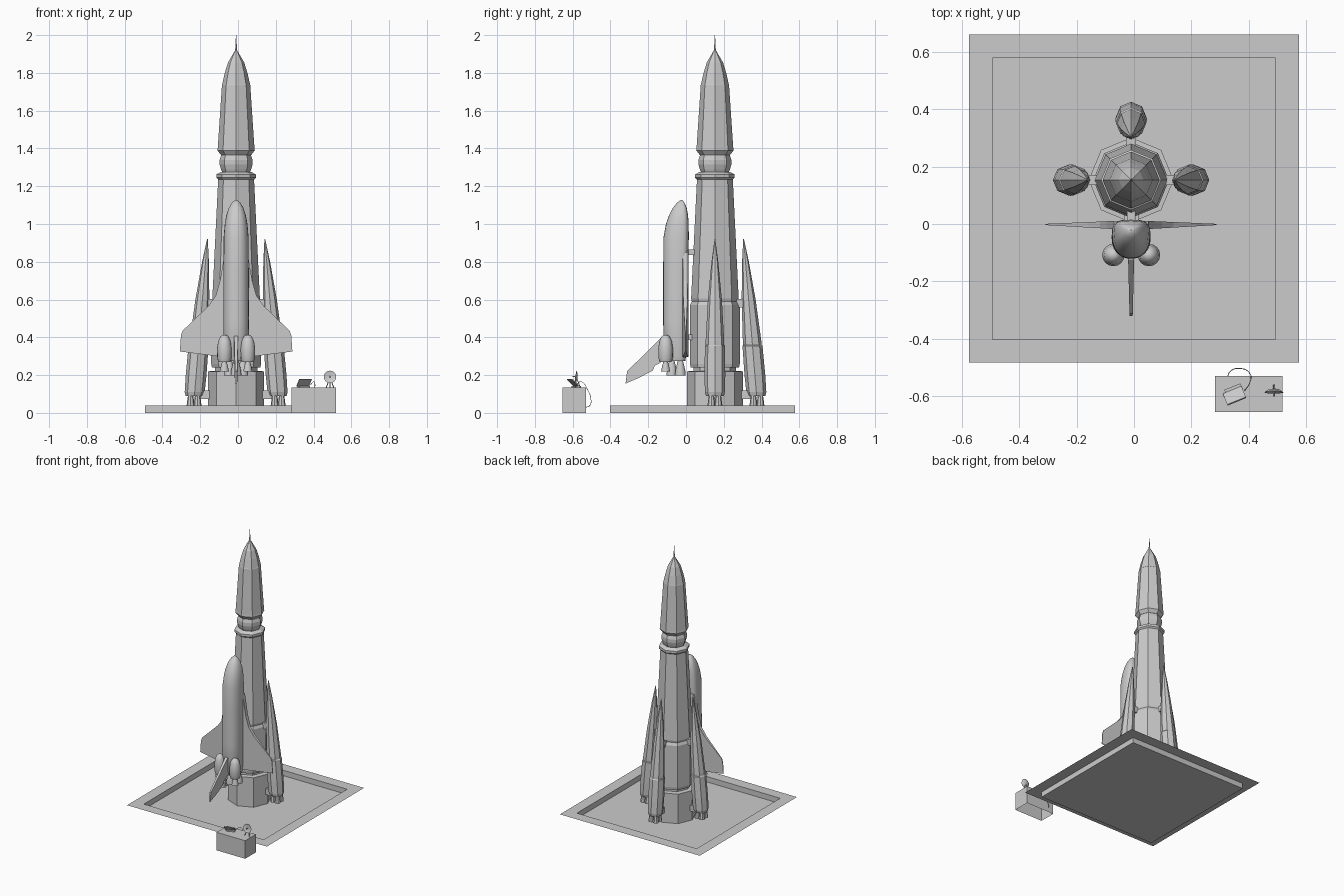
import bpy, bmesh
from math import sin, cos, pi, radians
from mathutils import Vector, Matrix

if "Cube" in bpy.data.objects:
    bpy.data.objects.remove(bpy.data.objects["Cube"])

CX, CY = -0.01, 0.153          # rocket axis


def finish(name, bm, smooth=False):
    bmesh.ops.recalc_face_normals(bm, faces=bm.faces)
    me = bpy.data.meshes.new(name)
    bm.to_mesh(me)
    bm.free()
    ob = bpy.data.objects.new(name, me)
    bpy.context.collection.objects.link(ob)
    if smooth:
        bpy.ops.object.select_all(action='DESELECT')
        ob.select_set(True)
        bpy.context.view_layer.objects.active = ob
        bpy.ops.object.shade_smooth_by_angle(angle=radians(40))
    return ob


def loft(name, rings, smooth=False, caps=True):
    bm = bmesh.new()
    vs = [[bm.verts.new(p) for p in r] for r in rings]
    n = len(vs[0])
    for a, b in zip(vs, vs[1:]):
        for i in range(n):
            j = (i + 1) % n
            bm.faces.new((a[i], a[j], b[j], b[i]))
    if caps:
        bm.faces.new(vs[0][::-1])
        bm.faces.new(vs[-1])
    return finish(name, bm, smooth)


def lathe(name, prof, center, sides=8, smooth=False, turn=0.0, caps=True):
    """prof is (z, radius); center is a function z -> (x, y)."""
    rings = []
    for z, r in prof:
        x, y = center(z)
        rings.append([(x + r * cos(turn + 2 * pi * i / sides),
                       y + r * sin(turn + 2 * pi * i / sides), z) for i in range(sides)])
    return loft(name, rings, smooth, caps)


def box(name, loc, size, rot=None, open_bottom=False):
    bm = bmesh.new()
    bmesh.ops.create_cube(bm, size=1)
    if open_bottom:
        low = [f for f in bm.faces if f.normal.z < -0.5]
        bmesh.ops.delete(bm, geom=low, context='FACES')
    m = Matrix.Translation(loc) @ (rot or Matrix()) @ Matrix.Diagonal((*size, 1))
    bmesh.ops.transform(bm, matrix=m, verts=bm.verts)
    return finish(name, bm)


def plate(name, pts, half, place):
    """Flat outline (u, v), thickened by half(u), put in space by place(u, v, t)."""
    loft(name, [[place(u, v, s * half(u)) for u, v in pts] for s in (-1, 1)])


def tube(name, pts, r):
    cu = bpy.data.curves.new(name, 'CURVE')
    cu.dimensions = '3D'
    cu.bevel_depth = r
    cu.bevel_resolution = 1
    sp = cu.splines.new('BEZIER')
    sp.bezier_points.add(len(pts) - 1)
    for b, p in zip(sp.bezier_points, pts):
        b.co = p
        b.handle_left_type = b.handle_right_type = 'AUTO'
    ob = bpy.data.objects.new(name, cu)
    bpy.context.collection.objects.link(ob)


# launch pad: shallow sunken tray with a thin flat rim
def rect(x0, x1, y0, y1, z):
    return [(x0, y0, z), (x1, y0, z), (x1, y1, z), (x0, y1, z)]


pad = bmesh.new()
levels = [rect(-.575, .575, -.482, .66, .04), rect(-.493, .493, -.402, .578, .04),
          rect(-.493, .493, -.402, .578, 0)]
vs = [[pad.verts.new(p) for p in r] for r in levels]
for a, b in zip(vs, vs[1:]):
    for i in range(4):
        j = (i + 1) % 4
        pad.faces.new((a[i], a[j], b[j], b[i]))
pad.faces.new(vs[-1])
finish("launch_pad", pad)

# rocket core, eight sided
axis = lambda z: (CX, CY)
lathe("core_base", [(.001, .148), (.22, .148), (.222, .112), (.25, .112)], axis)
lathe("core_lower_stage", [(.24, .128), (.26, .132), (.57, .132), (.59, .122), (.605, .126),
                           (1.235, .095), (1.245, .105), (1.262, .105), (1.275, .082)], axis)
lathe("core_neck", [(1.27, .072), (1.29, .08), (1.315, .087), (1.34, .087), (1.36, .08), (1.375, .076)], axis)
lathe("core_upper_stage", [(1.365, .08), (1.39, .099), (1.405, .097), (1.735, .075), (1.74, .072)], axis)
lathe("nose_cone", [(1.738, .074), (1.80, .060), (1.855, .043), (1.905, .014), (1.92, .005), (2.0, .001)], axis)

# three leaning side boosters with struts (right, back, left)
for side, ang in (("right", 0), ("back", pi / 2), ("left", pi)):
    d = Vector((cos(ang), sin(ang)))

    def lean(z, d=d):
        r = .152 + (.92 - z) * .083
        return (CX + d.x * r, CY + d.y * r)

    lathe(f"booster_{side}", [(.09, .047), (.11, .053), (.20, .055), (.355, .053), (.36, .049), (.38, .049),
                              (.60, .037), (.80, .018), (.92, .002)], lean, turn=ang)
    for k in range(4):                       # four small nozzles per booster
        t = pi / 4 + k * pi / 2 + ang
        lathe(f"booster_{side}_nozzle_{k}", [(.04, .021), (.10, .013)],
              lambda z, t=t, f=lean: (f(.07)[0] + .026 * cos(t), f(.07)[1] + .026 * sin(t)))
    rot = Matrix.Rotation(ang, 4, 'Z')
    for z, r0, r1 in ((.095, .12, .20), (.58, .11, .17)):
        mid = d * (r0 + r1) / 2
        box(f"booster_{side}_strut", (CX + mid.x, CY + mid.y, z), (r1 - r0, .035, .045), rot)

# shuttle fuselage: (z, half width, belly y, back y)
rings = []
for z, w, belly, back in [(.275, .060, -.004, -.105), (.30, .066, 0, -.118), (.50, .068, .002, -.121),
                          (.75, .067, .010, -.121), (.93, .066, .015, -.119), (1.0, .060, .014, -.106),
                          (1.045, .052, .011, -.090), (1.085, .039, .004, -.070),
                          (1.113, .022, -.008, -.047), (1.127, .004, -.02, -.028)]:
    mid, ring = (belly * .6 + back * .4), []
    for i in range(24):
        c, s = cos(2 * pi * i / 24), sin(2 * pi * i / 24)
        e = .6 if s > 0 else .9              # flatter belly, rounder back
        x = w * (abs(c) ** e) * (1 if c > 0 else -1)
        y = mid + (belly - mid if s > 0 else mid - back) * (abs(s) ** e) * (1 if s > 0 else -1)
        ring.append((CX + x, y, z))
    rings.append(ring)
loft("shuttle_fuselage", rings, smooth=True)
box("shuttle_mount_upper", (CX, .03, .85), (.03, .06, .03))
box("shuttle_mount_lower", (CX, .01, .40), (.05, .06, .03))

# delta wings and tail fin
wing = [(0, .88), (.06, .85), (.085, .70), (.108, .62), (.148, .565), (.283, .435), (.292, .41),
        (.298, .325), (.06, .295), (0, .295)]
for side, s in (("left", -1), ("right", 1)):
    plate(f"shuttle_wing_{side}", wing, lambda u: .017 * (1 - u / .34),
          lambda u, v, t, s=s: (CX + s * u, -.004 + .008 * u + t, v))
plate("shuttle_tail_fin", [(-.09, .42), (-.125, .405), (-.312, .22), (-.32, .155), (-.25, .185),
                           (-.175, .225), (-.165, .25), (-.10, .285)],
      lambda u: .011 + .025 * (u + .1), lambda u, v, t: (CX + t, u, v))

# engine pods and nozzles
for s in (-1, 1):
    at = lambda z, s=s: (CX + s * .062, -.108)
    lathe("engine_pod", [(.27, .032), (.29, .038), (.34, .039), (.38, .033), (.405, .021), (.413, .008)],
          at, 16, True)
    lathe("pod_nozzle", [(.218, .024), (.245, .019), (.275, .011)], at, 16, True)
for x, y in ((-.036, -.03), (.036, -.03), (0, -.075)):
    lathe("main_nozzle", [(.198, .028), (.225, .026), (.25, .02), (.285, .012)],
          lambda z, x=x, y=y: (CX + x, y), 16, True)

# control stand with tilted screen, dish and cable
box("control_box", (.4, -.592, .067), (.235, .125, .134), open_bottom=True)
rot = Matrix.Rotation(radians(22), 4, 'Z') @ Matrix.Rotation(radians(48), 4, 'X')
box("control_screen", (.35, -.598, .160), (.07, .006, .055), rot)
box("control_screen_foot", (.348, -.58, .139), (.06, .03, .008), Matrix.Rotation(radians(22), 4, 'Z'))
dish = lathe("dish", [(-.006, .008), (-.002, .022), (.006, .033), (.003, .022), (0, .006)],
             lambda z: (0, 0), 16, True)
dish.location = (.487, -.58, .19)
dish.rotation_euler = (radians(82), 0, 0)
tube("dish_feed", [(.487, -.58, .19), (.487, -.60, .193)], .003)
for dx, dy in ((-.02, -.008), (.02, -.008), (0, .02)):
    tube("dish_leg", [(.487, -.578, .185), (.487 + dx, -.58 + dy, .134)], .0025)
tube("cable", [(.385, -.58, .15), (.402, -.555, .165), (.403, -.52, .12), (.37, -.503, .07),
               (.335, -.513, .035), (.325, -.532, .03)], .0015)
